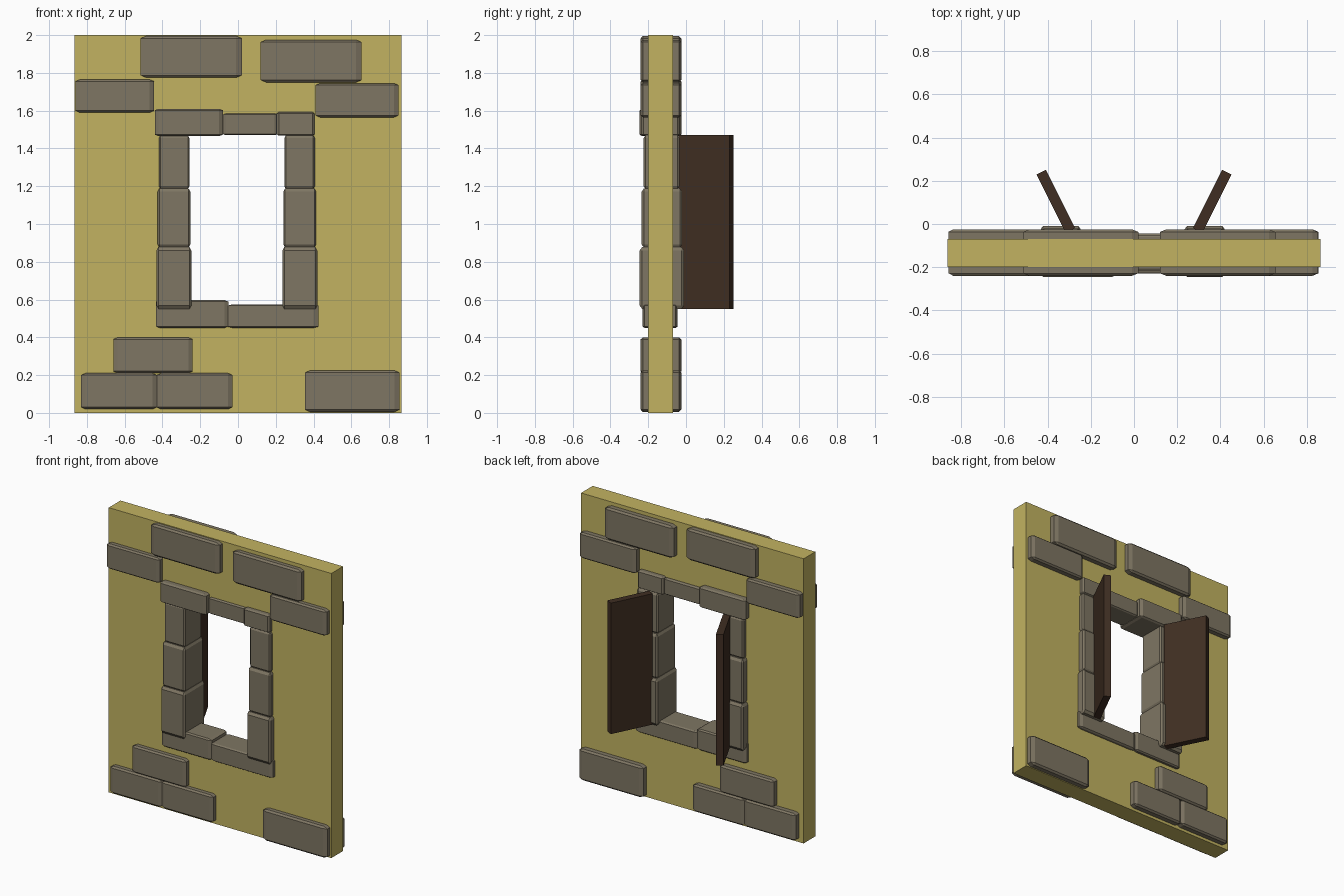
import bpy
import bmesh
from math import atan2
from mathutils import Matrix, Vector

if "Cube" in bpy.data.objects:
    bpy.data.objects.remove(bpy.data.objects["Cube"], do_unlink=True)


def make_material(name, rgb):
    mat = bpy.data.materials.new(name)
    mat.use_nodes = True
    color = (*rgb, 1)
    mat.diffuse_color = color
    bsdf = next(n for n in mat.node_tree.nodes if n.type == 'BSDF_PRINCIPLED')
    bsdf.inputs["Base Color"].default_value = color
    bsdf.inputs["Roughness"].default_value = 0.9
    return mat


PLASTER = make_material("plaster", (0.54, 0.45, 0.12))
STONE = make_material("stone", (0.21, 0.18, 0.125))
WOOD = make_material("wood", (0.05, 0.027, 0.016))


def add_object(name, bm, mat):
    bmesh.ops.recalc_face_normals(bm, faces=bm.faces)
    mesh = bpy.data.meshes.new(name)
    bm.to_mesh(mesh)
    bm.free()
    mesh.materials.append(mat)
    obj = bpy.data.objects.new(name, mesh)
    bpy.context.collection.objects.link(obj)
    return obj


def stone(name, x0, x1, z0, z1, y0, y1):
    """Chamfered block; the chamfer stretches with the block."""
    bm = bmesh.new()
    bmesh.ops.create_cube(bm, size=1)
    bmesh.ops.bevel(bm, geom=bm.edges[:], offset=0.055, segments=1, affect='EDGES')
    bmesh.ops.scale(bm, vec=(x1 - x0, y1 - y0, z1 - z0), verts=bm.verts)
    centre = Vector((x0 + x1, y0 + y1, z0 + z1)) / 2
    bmesh.ops.translate(bm, vec=centre, verts=bm.verts)
    return add_object(name, bm, STONE)


# Wall slab with a window opening: a ring of quads extruded through y
def rectangle(bm, x, z0, z1, y):
    return [bm.verts.new(p) for p in ((-x, y, z0), (x, y, z0), (x, y, z1), (-x, y, z1))]


bm = bmesh.new()
outer = rectangle(bm, 0.865, 0, 2, -0.2)
inner = rectangle(bm, 0.34, 0.51, 1.53, -0.2)
for i in range(4):
    j = (i + 1) % 4
    bm.faces.new((outer[i], outer[j], inner[j], inner[i]))
ring = bmesh.ops.extrude_face_region(bm, geom=bm.faces[:], use_keep_orig=True)
moved = [g for g in ring["geom"] if isinstance(g, bmesh.types.BMVert)]
bmesh.ops.translate(bm, vec=(0, 0.13, 0), verts=moved)
add_object("wall", bm, PLASTER)

# Loose stones set through the wall: x range, z range
for name, x0, x1, z0, z1 in (
    ("top_stone_right", -0.515, 0.02, 1.775, 1.995),
    ("top_stone_left", 0.12, 0.655, 1.75, 1.975),
    ("upper_stone_right", -0.86, -0.445, 1.59, 1.765),
    ("upper_stone_left", 0.41, 0.85, 1.565, 1.745),
    ("lower_stone_right", -0.66, -0.24, 0.21, 0.4),
    ("base_stone_outer", -0.83, -0.43, 0.02, 0.21),
    ("base_stone_inner", -0.43, -0.03, 0.02, 0.21),
    ("base_stone_left", 0.355, 0.855, 0.005, 0.225),
):
    stone(name, x0, x1, z0, z1, -0.24, -0.025)

# Window surround: lintel and sill, then stacked jambs on both sides
stone("lintel_right", -0.44, -0.08, 1.465, 1.61, -0.245, -0.025)
stone("lintel_middle", -0.08, 0.21, 1.47, 1.585, -0.215, -0.05)
stone("lintel_left", 0.205, 0.405, 1.468, 1.592, -0.235, -0.035)
stone("sill_right", -0.435, -0.05, 0.45, 0.597, -0.23, -0.045)
stone("sill_left", -0.055, 0.427, 0.45, 0.575, -0.23, -0.045)

for side, sign, shift in (("right", -1, 0.012), ("left", 1, 0)):
    for level, a, b, z0, z1, y0, y1 in (
        ("top", 0.245, 0.407, 1.185, 1.47, -0.225, -0.035),
        ("middle", 0.24, 0.414, 0.875, 1.188, -0.235, -0.02),
        ("bottom", 0.235, 0.42, 0.55, 0.878, -0.245, -0.01),
    ):
        x0, x1 = sorted((sign * (a + shift), sign * (b + shift)))
        stone(f"jamb_{side}_{level}", x0, x1, z0, z1, y0, y1)

# Open shutters swinging out behind the wall
for side, sign in (("right", -1), ("left", 1)):
    hinge = Vector((sign * 0.295, -0.03, 0.55))
    tip = Vector((sign * 0.43, 0.24, 1.47))
    span = tip - hinge
    bm = bmesh.new()
    bmesh.ops.create_cube(bm, size=1)
    bmesh.ops.scale(bm, vec=(span.xy.length, 0.048, span.z), verts=bm.verts)
    turn = Matrix.Rotation(atan2(span.y, span.x), 4, 'Z')
    bm.transform(Matrix.Translation((hinge + tip) / 2) @ turn)
    add_object(f"shutter_{side}", bm, WOOD)
